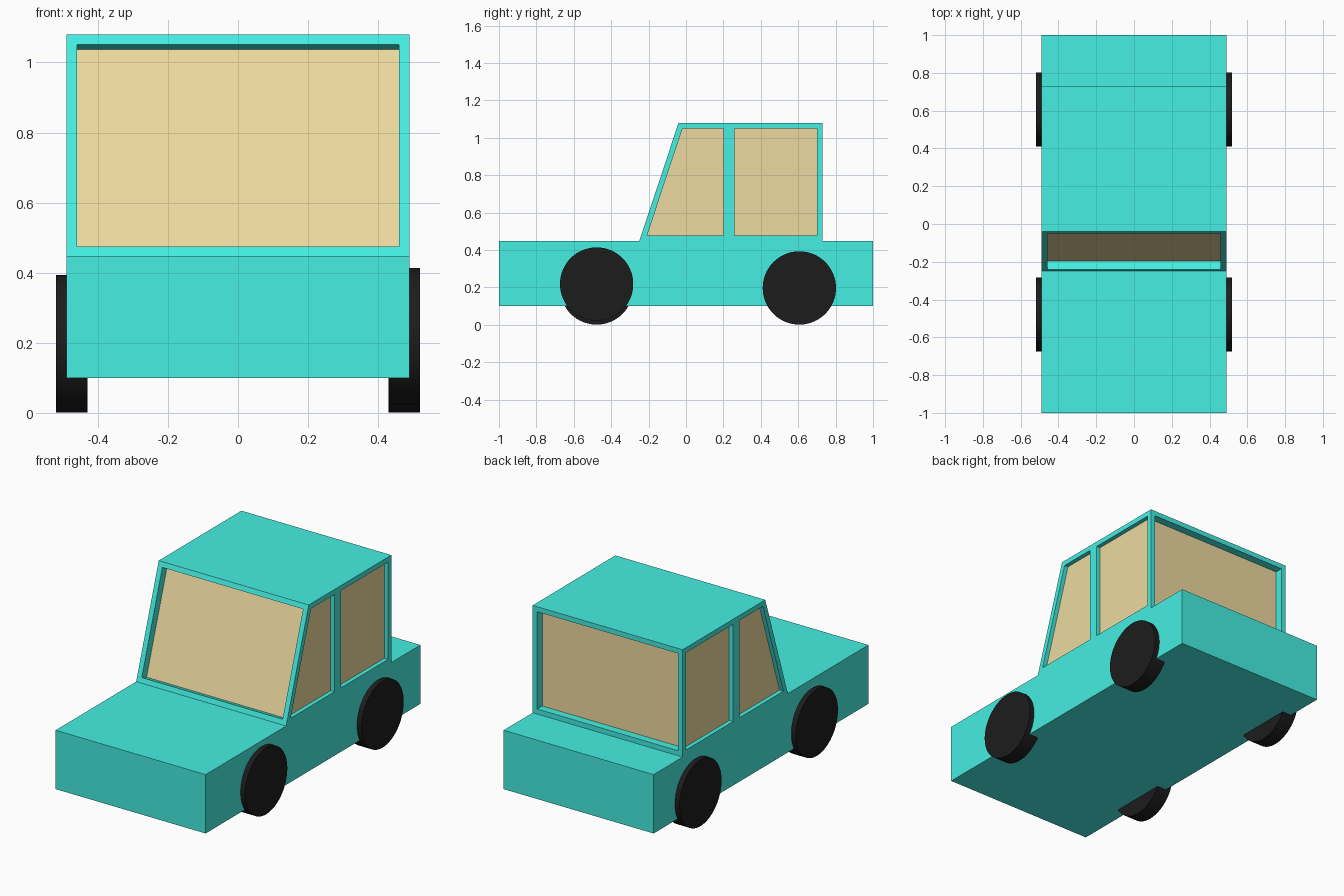
import bpy, bmesh, math
from mathutils import Vector

if "Cube" in bpy.data.objects:
    bpy.data.objects.remove(bpy.data.objects["Cube"])


def material(name, rgb):
    m = bpy.data.materials.new(name)
    m.diffuse_color = (*rgb, 1)
    m.use_nodes = True
    m.node_tree.nodes["Principled BSDF"].inputs["Base Color"].default_value = m.diffuse_color
    return m


teal = material("teal_paint", (0.06, 0.86, 0.76))
amber = material("amber_glass", (0.85, 0.70, 0.35))
black = material("black_rubber", (0.012, 0.012, 0.012))

# Car body: side profile made of quads, extruded across the width
HALF_W = 0.489
BOTTOM, BELT, ROOF = 0.10, 0.447, 1.08
stations = [-1.0, -0.25, 0.23, 0.73, 1.0]
roof_y = {1: -0.04, 2: 0.23, 3: 0.73}

bm = bmesh.new()
low = [bm.verts.new((-HALF_W, y, BOTTOM)) for y in stations]
belt = [bm.verts.new((-HALF_W, y, BELT)) for y in stations]
roof = {i: bm.verts.new((-HALF_W, y, ROOF)) for i, y in roof_y.items()}
for i in range(4):
    bm.faces.new((low[i], low[i + 1], belt[i + 1], belt[i]))
for i in (1, 2):
    bm.faces.new((belt[i], belt[i + 1], roof[i + 1], roof[i]))
ext = bmesh.ops.extrude_face_region(bm, geom=bm.faces[:], use_keep_orig=True)
new_verts = [g for g in ext["geom"] if isinstance(g, bmesh.types.BMVert)]
bmesh.ops.translate(bm, verts=new_verts, vec=Vector((2 * HALF_W, 0, 0)))
bmesh.ops.recalc_face_normals(bm, faces=bm.faces[:])
bm.normal_update()

# Windows: inset every upright cabin face, then recess the pane
cabin = [f for f in bm.faces
         if f.calc_center_median().z > 0.5 and f.normal.z < 0.7]
sides = [f for f in cabin if abs(f.normal.x) > 0.9]
ends = [f for f in cabin if abs(f.normal.x) <= 0.9]
bmesh.ops.inset_individual(bm, faces=cabin, thickness=0.03, use_even_offset=True)
for panes, depth in ((sides, 0.025), (ends, 0.047)):
    for pane in panes:
        inward = pane.normal * -depth
        result = bmesh.ops.extrude_discrete_faces(bm, faces=[pane])
        glass = result["faces"][0]
        glass.material_index = 1
        bmesh.ops.translate(bm, verts=glass.verts[:], vec=inward)

mesh = bpy.data.meshes.new("car_body")
bm.to_mesh(mesh)
bm.free()
mesh.materials.append(teal)
mesh.materials.append(amber)
bpy.context.collection.objects.link(bpy.data.objects.new("car_body", mesh))


# Wheels: the front right one sits slightly higher
def wheel(name, side, y, z):
    bpy.ops.mesh.primitive_cylinder_add(
        vertices=64, radius=0.196, depth=0.09,
        location=(side * 0.474, y, z), rotation=(0, math.pi / 2, 0))
    ob = bpy.context.object
    ob.name = name
    ob.data.materials.append(black)
    bpy.ops.object.shade_smooth_by_angle(angle=math.radians(30))


wheel("front_right_wheel", 1, -0.478, 0.218)
wheel("front_left_wheel", -1, -0.478, 0.197)
wheel("rear_right_wheel", 1, 0.606, 0.197)
wheel("rear_left_wheel", -1, 0.606, 0.197)
